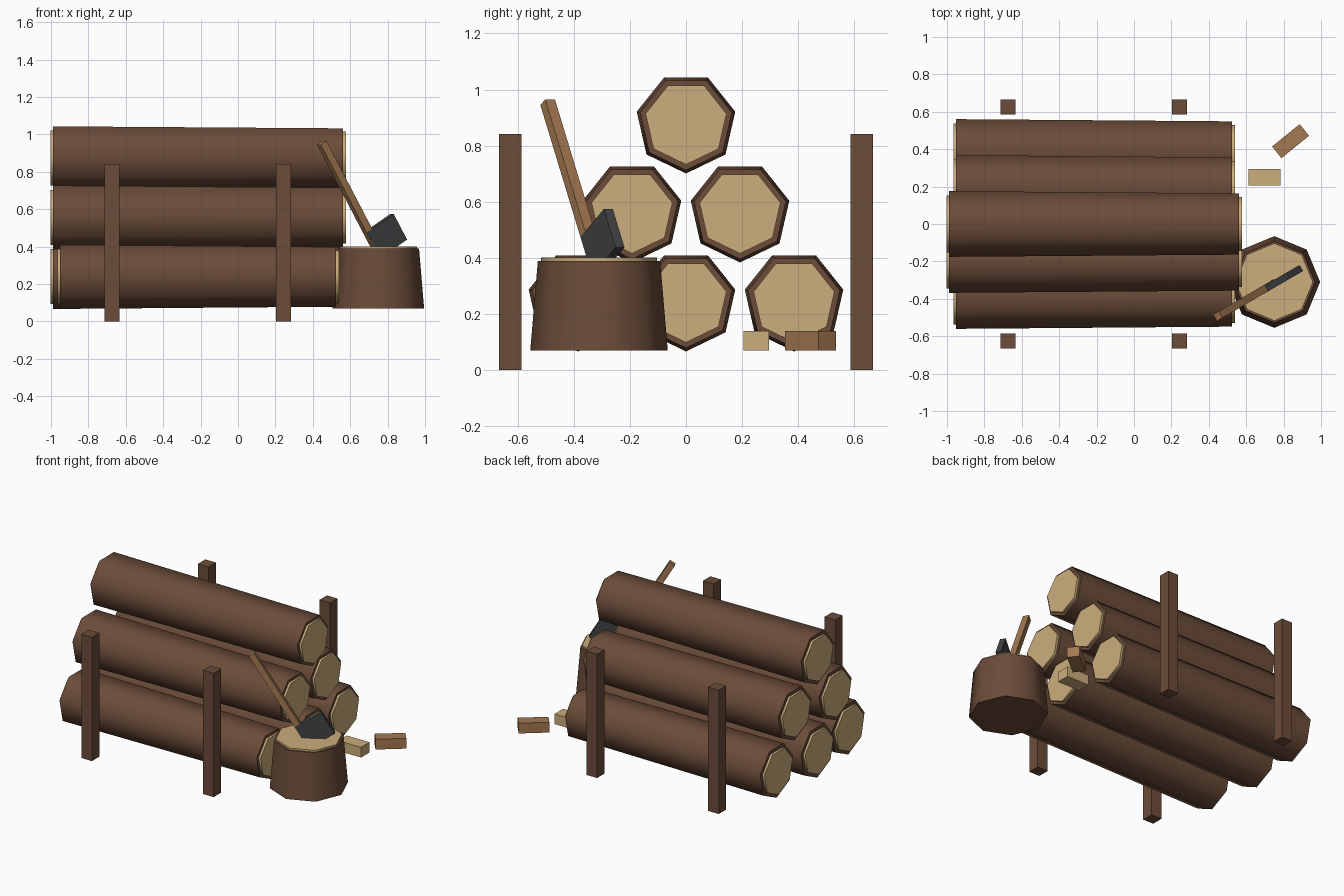
import bpy, bmesh
from math import radians
from mathutils import Matrix, Vector

cube = bpy.data.objects.get("Cube")
if cube:
    bpy.data.objects.remove(cube, do_unlink=True)


def material(name, rgb):
    m = bpy.data.materials.new(name)
    m.use_nodes = True
    m.diffuse_color = (*rgb, 1)
    m.node_tree.nodes["Principled BSDF"].inputs["Base Color"].default_value = (*rgb, 1)
    return m


BARK = material("bark", (0.147, 0.072, 0.041))
CUT_WOOD = material("cut_wood", (0.60, 0.42, 0.20))
HANDLE_WOOD = material("handle_wood", (0.37, 0.19, 0.083))
IRON = material("dark_iron", (0.053, 0.055, 0.058))


def finish(name, bm, mat, smooth=False):
    mesh = bpy.data.meshes.new(name)
    bm.to_mesh(mesh)
    bm.free()
    mesh.materials.append(mat)
    ob = bpy.data.objects.new(name, mesh)
    bpy.context.scene.collection.objects.link(ob)
    if smooth:
        bpy.ops.object.select_all(action="DESELECT")
        ob.select_set(True)
        bpy.context.view_layer.objects.active = ob
        bpy.ops.object.shade_smooth_by_angle(angle=radians(60))
    return ob


def frustum(name, sides, r1, r2, depth, centre, mat, turn=Matrix()):
    bm = bmesh.new()
    bmesh.ops.create_cone(bm, cap_ends=True, segments=sides, radius1=r1, radius2=r2,
                          depth=depth, matrix=Matrix.Translation(centre) @ turn)
    return finish(name, bm, mat, smooth=True)


def box(name, size, centre, mat, turn=Matrix()):
    bm = bmesh.new()
    bmesh.ops.create_cube(bm, size=1, matrix=Matrix.Translation(centre) @ turn
                          @ Matrix.Diagonal((*size, 1)))
    return finish(name, bm, mat)


# Stacked logs: lie along x with one corner pointing down
LIE = Matrix.Rotation(radians(90), 4, "Y") @ Matrix.Rotation(radians(-90), 4, "Z")
STACK_X, GAP = -0.213, 0.385
index = 0
for row, count in enumerate((3, 2, 1)):
    z = 0.247 + row * 0.317
    for i in range(count):
        y = (i - (count - 1) / 2) * GAP
        half = 0.775 if index % 2 else 0.738
        index += 1
        frustum(f"log_{index}", 7, 0.18, 0.168, 2 * half, (STACK_X, y, z), BARK, LIE)
        for side, label in ((-1, "right"), (1, "left")):
            radius = 0.155 if side < 0 else 0.148
            frustum(f"log_{index}_{label}_cut_end", 7, radius, radius, 0.03,
                    (STACK_X + side * half, y, z), CUT_WOOD, LIE)

# Four upright stakes holding the stack
for x, end in ((-0.673, "right"), (0.243, "left")):
    for y, face in ((-0.626, "front"), (0.626, "back")):
        box(f"{face}_{end}_stake", (0.08, 0.08, 0.842), (x, y, 0.421), BARK)

# Chopping block
frustum("chopping_block", 8, 0.245, 0.218, 0.32, (0.75, -0.31, 0.23), BARK)
frustum("chopping_block_top", 8, 0.207, 0.207, 0.03, (0.75, -0.31, 0.387), CUT_WOOD)

# Axe: handle leans back, head points down the same vertical plane
top, foot = Vector((0.448, -0.493, 0.955)), Vector((0.745, -0.32, 0.385))
up = (top - foot).normalized()
across = Vector((up.y, -up.x, 0)).normalized()
forward = across.cross(up)
if forward.x < 0:
    forward, across = -forward, -across
lean = Matrix((forward, up.cross(forward), up)).transposed().to_4x4()
box("axe_handle", (0.04, 0.04, (top - foot).length), (top + foot) / 2, HANDLE_WOOD, lean)
tip = Vector((0.859, -0.256, 0.506))
box("axe_head", (0.19, 0.037, 0.16), tip - forward * 0.095, IRON, lean)

# Split pieces of firewood
box("split_piece_light", (0.17, 0.09, 0.07), (0.697, 0.25, 0.105), CUT_WOOD)
box("split_piece_dark", (0.19, 0.08, 0.07), (0.837, 0.443, 0.105), HANDLE_WOOD,
    Matrix.Rotation(radians(39), 4, "Z"))
